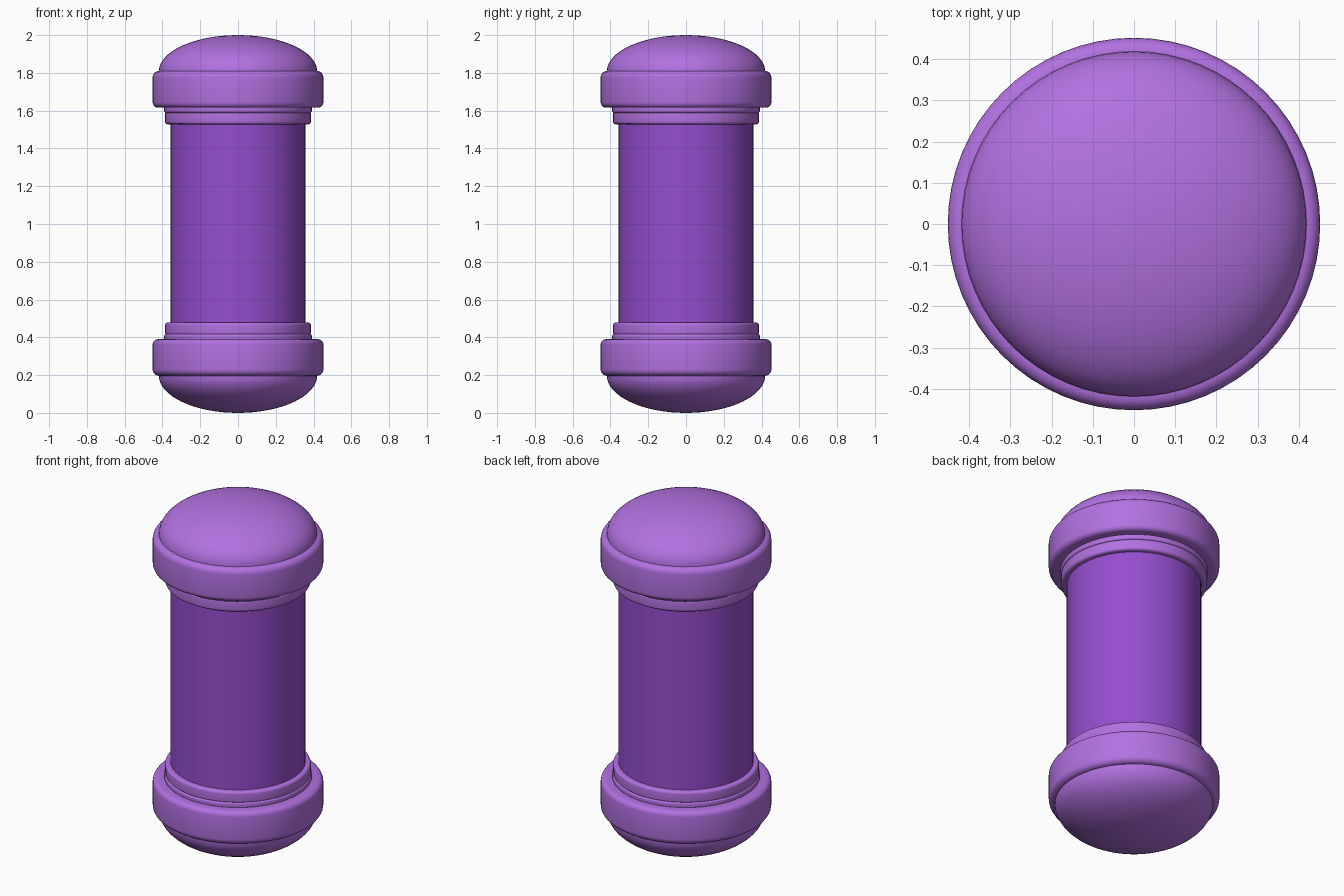
import bpy, bmesh, math

if "Cube" in bpy.data.objects:
    bpy.data.objects.remove(bpy.data.objects["Cube"])

SIDES = 64
MID = 1.003  # height of the mirror plane between both ends


def material(name, rgb):
    m = bpy.data.materials.new(name)
    m.diffuse_color = (*rgb, 1)
    m.use_nodes = True
    m.node_tree.nodes["Principled BSDF"].inputs["Base Color"].default_value = m.diffuse_color
    return m


light_purple = material("light_purple", (0.445, 0.165, 0.75))
deep_purple = material("deep_purple", (0.30, 0.075, 0.62))


def lathe(name, profile, mat, flip=False, sides=SIDES):
    """Spin (radius, height) points around z; flip mirrors top to bottom."""
    if flip:
        profile = [(r, max(0, 2 * MID - z)) for r, z in profile]
    bm = bmesh.new()
    rings = []
    for r, z in profile:
        if r < 1e-5:
            rings.append([bm.verts.new((0, 0, z))] * sides)
        else:
            rings.append([bm.verts.new((r * math.cos(2 * math.pi * i / sides),
                                        r * math.sin(2 * math.pi * i / sides), z))
                          for i in range(sides)])
    for a, b in zip(rings, rings[1:]):
        for i in range(sides):
            j = (i + 1) % sides
            bm.faces.new(list(dict.fromkeys((a[i], a[j], b[j], b[i]))))
    bmesh.ops.recalc_face_normals(bm, faces=bm.faces)
    mesh = bpy.data.meshes.new(name)
    bm.to_mesh(mesh)
    bm.free()
    mesh.materials.append(mat)
    ob = bpy.data.objects.new(name, mesh)
    bpy.context.collection.objects.link(ob)
    bpy.ops.object.select_all(action='DESELECT')
    ob.select_set(True)
    bpy.context.view_layer.objects.active = ob
    bpy.ops.object.shade_smooth_by_angle(angle=math.radians(35))
    return ob


def band(inner, outer, z0, z1, lower, upper, steps=5):
    """Solid band profile with rounded outer corners."""
    pts = [(0, z0), (inner, z0)]
    for radius, cz, start in ((lower, z0 + lower, -90), (upper, z1 - upper, 0)):
        for k in range(steps + 1):
            a = math.radians(start + 90 * k / steps)
            pts.append((outer - radius + radius * math.cos(a), cz + radius * math.sin(a)))
    return pts + [(inner, z1), (0, z1)]


# Central tube
lathe("tube_body", [(0, 0.40), (0.357, 0.40), (0.357, 1.60), (0, 1.60)], deep_purple)

# Matching end caps
dome = [(0.419 * math.cos(math.pi / 2 * k / 16), 1.808 + 0.192 * math.sin(math.pi / 2 * k / 16))
        for k in range(16)] + [(0, 2.0)]
for end, flip in (("top", False), ("bottom", True)):
    scaled = [(r, z + (0.006 * (z - 1.808) / 0.192 if flip else 0)) for r, z in dome]
    lathe(end + "_dome", scaled, light_purple, flip)
    lathe(end + "_cap_ring", band(0.36, 0.452, 1.616, 1.810, 0.028, 0.034), light_purple, flip)
    lathe(end + "_collar_bead", band(0.355, 0.391, 1.588, 1.618, 0.012, 0.004), light_purple, flip)
    lathe(end + "_collar", band(0.35, 0.386, 1.528, 1.590, 0.014, 0.006), light_purple, flip)
